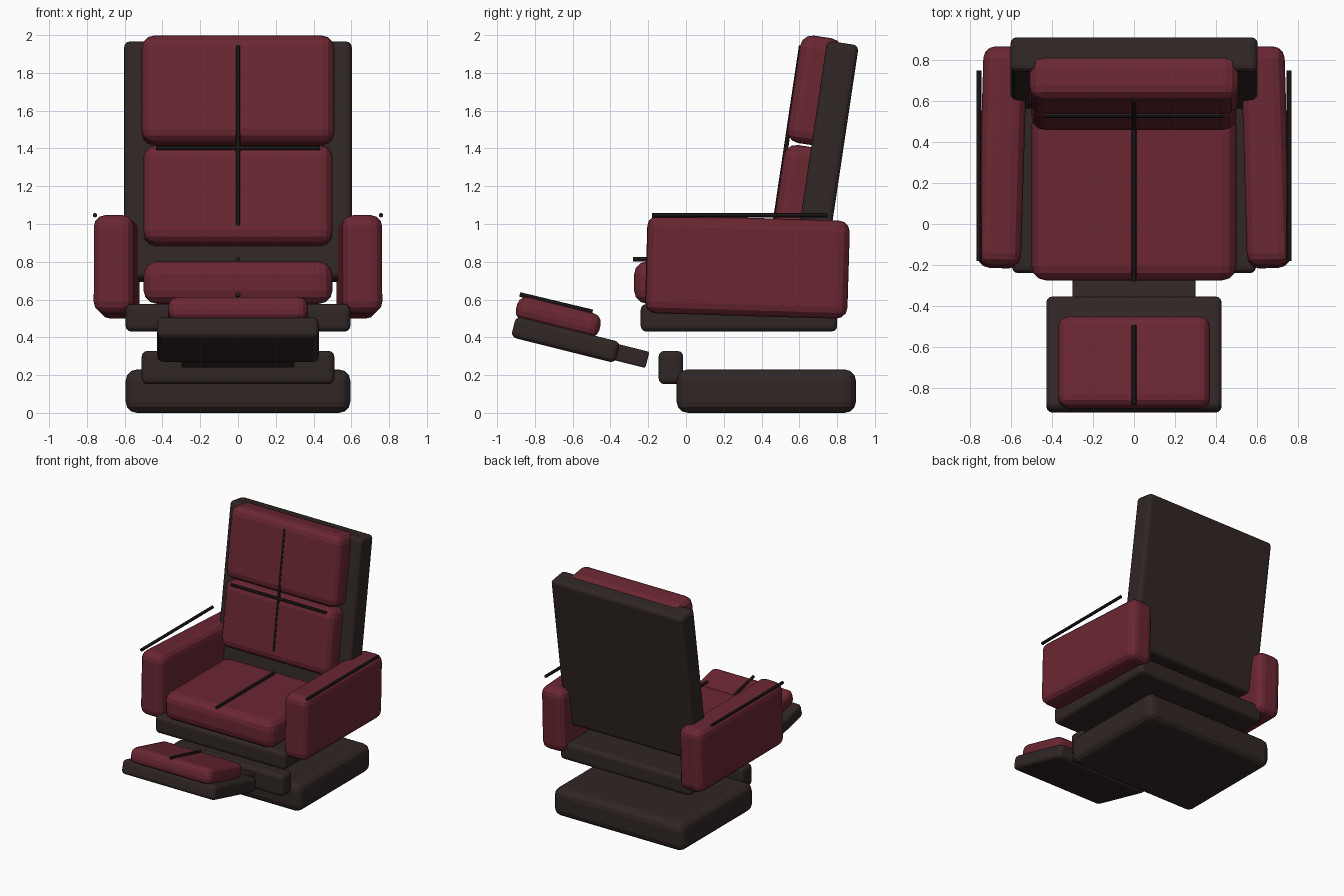
import bpy, bmesh, math
from mathutils import Matrix, Vector, Euler

if "Cube" in bpy.data.objects:
    bpy.data.objects.remove(bpy.data.objects["Cube"])


def material(name, rgb):
    m = bpy.data.materials.new(name)
    m.diffuse_color = (*rgb, 1.0)
    m.use_nodes = True
    m.node_tree.nodes["Principled BSDF"].inputs["Base Color"].default_value = m.diffuse_color
    return m


RED = material("burgundy_upholstery", (0.145, 0.020, 0.032))
BROWN = material("dark_brown_frame", (0.030, 0.020, 0.018))
PIPING = material("near_black_piping", (0.017, 0.013, 0.012))


def finish(bm, name, mat):
    bmesh.ops.recalc_face_normals(bm, faces=bm.faces)
    me = bpy.data.meshes.new(name)
    bm.to_mesh(me)
    bm.free()
    me.materials.append(mat)
    ob = bpy.data.objects.new(name, me)
    bpy.context.collection.objects.link(ob)
    return ob


def block(name, centre, size, bevel, mat, tilt=0.0, turn=0.0):
    """Rounded box, tilted about x and turned about z (degrees)."""
    bm = bmesh.new()
    bmesh.ops.create_cube(bm, size=1.0, matrix=Matrix.Diagonal((*size, 1.0)))
    bmesh.ops.bevel(bm, geom=bm.edges[:], offset=bevel, segments=3,
                    profile=0.5, affect='EDGES', clamp_overlap=True)
    rot = Euler((math.radians(tilt), 0, math.radians(turn))).to_matrix().to_4x4()
    bm.transform(Matrix.Translation(centre) @ rot)
    return finish(bm, name, mat)


def rod(name, a, b, radius=0.012):
    a, b = Vector(a), Vector(b)
    d = b - a
    bm = bmesh.new()
    bmesh.ops.create_cone(bm, cap_ends=True, segments=8, radius1=radius,
                          radius2=radius, depth=d.length)
    bm.transform(Matrix.Translation((a + b) / 2)
                 @ d.to_track_quat('Z', 'Y').to_matrix().to_4x4())
    return finish(bm, name, PIPING)


# Base and seat frame
block("base", (0, 0.425, 0.115), (1.19, 0.95, 0.23), 0.06, BROWN)
block("base_front_block", (0, -0.08, 0.24), (1.02, 0.13, 0.176), 0.03, BROWN)
block("seat_frame", (0, 0.28, 0.503), (1.19, 1.04, 0.145), 0.03, BROWN)
block("seat_cushion", (0, 0.14, 0.69), (1.0, 0.83, 0.225), 0.07, RED)

# Reclined back
LEAN = -8.5
block("back_frame", (0, 0.737, 1.33), (1.205, 0.17, 1.27), 0.03, BROWN, LEAN)
block("upper_back_cushion", (0, 0.682, 1.706), (1.02, 0.225, 0.575), 0.065, RED, LEAN)
block("lower_back_cushion", (0, 0.592, 1.15), (1.0, 0.21, 0.53), 0.065, RED, LEAN)

# Armrests and their piping
for side, label in ((1, "right"), (-1, "left")):
    block(label + "_armrest", (side * 0.643, 0.325, 0.773),
          (0.213, 1.07, 0.52), 0.06, RED, -1.7, side * 1.7)
    rod(label + "_armrest_piping", (side * 0.757, -0.18, 1.047),
        (side * 0.757, 0.75, 1.047))

# Raised footrest
SLOPE = -14.0
block("footrest_board", (0, -0.637, 0.388), (0.855, 0.57, 0.115), 0.03, BROWN, SLOPE)
block("footrest_arm", (0, -0.35, 0.317), (0.6, 0.30, 0.088), 0.01, BROWN, SLOPE)
block("footrest_cushion", (0, -0.676, 0.507), (0.74, 0.455, 0.13), 0.05, RED, SLOPE)

# Piping lines
rod("back_vertical_piping", (0, 0.61, 1.945), (0, 0.468, 0.99))
rod("back_horizontal_piping", (-0.435, 0.53, 1.403), (0.435, 0.53, 1.403))
rod("seat_piping", (0, -0.28, 0.813), (0, 0.47, 0.813))
rod("footrest_piping", (0, -0.88, 0.627), (0, -0.495, 0.535))
